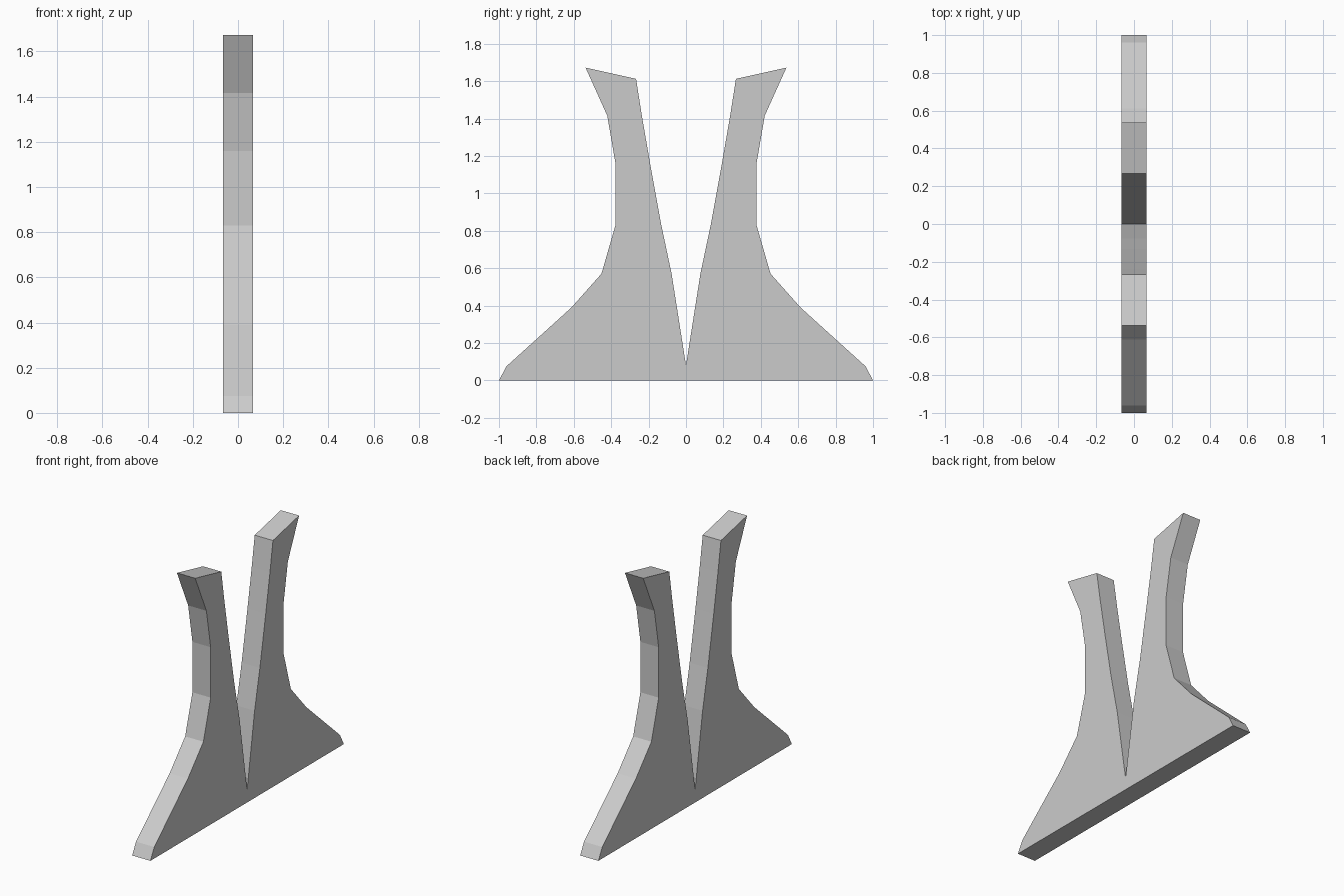
import bpy
import bmesh

if "Cube" in bpy.data.objects:
    bpy.data.objects.remove(bpy.data.objects["Cube"])

HALF_WIDTH = 0.066

# Half outline (y, z): from the notch, up the inner edge, over the tip, down the outer edge
half = [(0.0, 0.08), (0.077, 0.57), (0.132, 0.83), (0.192, 1.16), (0.236, 1.415),
        (0.267, 1.612), (0.537, 1.672), (0.421, 1.415), (0.377, 1.16),
        (0.377, 0.83), (0.452, 0.57), (0.612, 0.39), (0.96, 0.075), (1.0, 0.0)]

# Mirror the half into the full closed outline
outline = half + [(-y, z) for y, z in reversed(half[1:])]

# Extrude the outline across x into a flat plate
bm = bmesh.new()
face = bm.faces.new([bm.verts.new((-HALF_WIDTH, y, z)) for y, z in outline])
extruded = bmesh.ops.extrude_face_region(bm, geom=[face], use_keep_orig=True)
moved = [g for g in extruded["geom"] if isinstance(g, bmesh.types.BMVert)]
bmesh.ops.translate(bm, verts=moved, vec=(2 * HALF_WIDTH, 0, 0))
bmesh.ops.recalc_face_normals(bm, faces=bm.faces)

mesh = bpy.data.meshes.new("forked_stand")
bm.to_mesh(mesh)
bm.free()
stand = bpy.data.objects.new("forked_stand", mesh)
bpy.context.collection.objects.link(stand)
